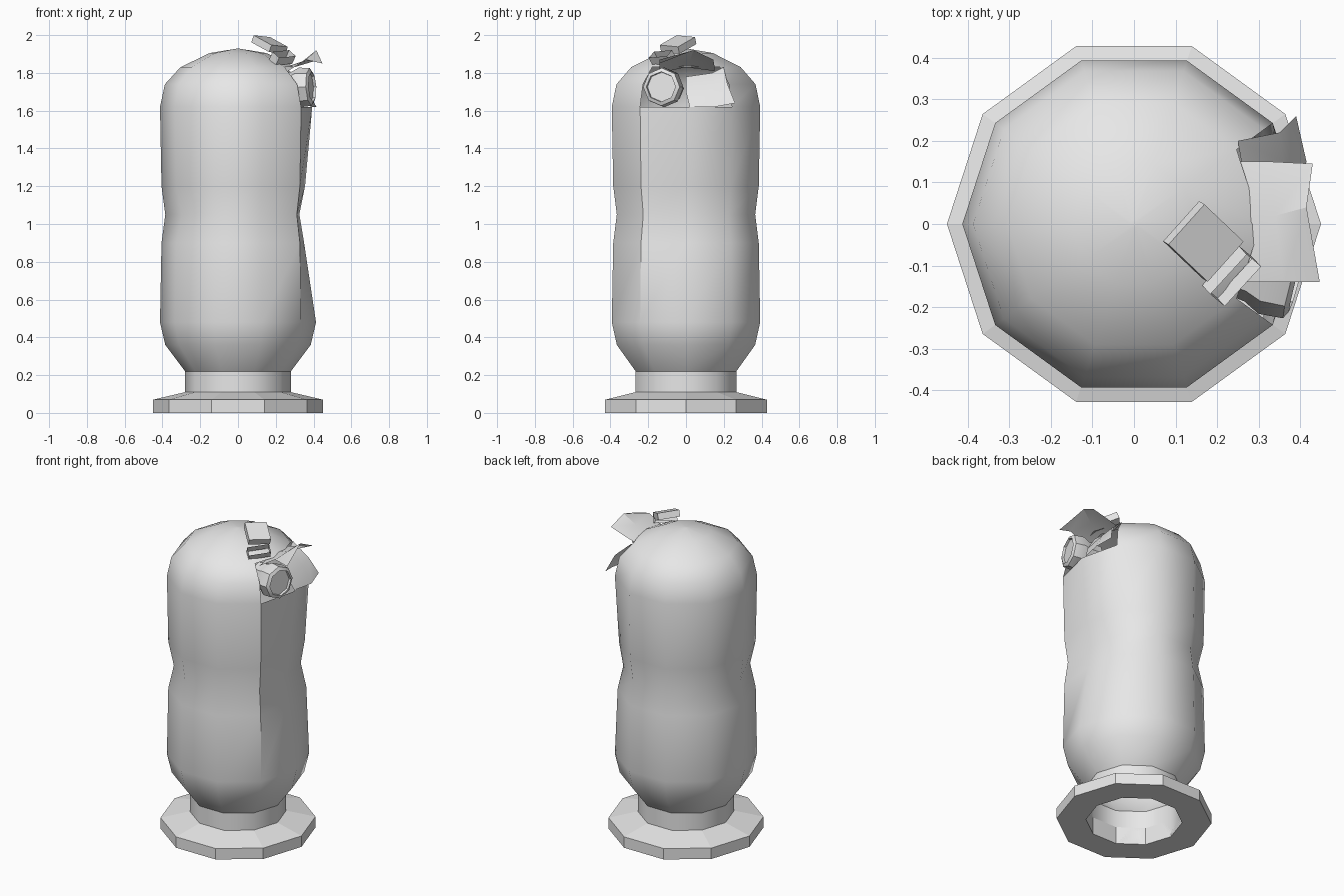
import bpy, bmesh, math
from mathutils import Vector, Matrix

cube = bpy.data.objects.get("Cube")
if cube:
    bpy.data.objects.remove(cube)

SIDES = 10
grey = bpy.data.materials.new("light_grey")
grey.use_nodes = True
grey.diffuse_color = (0.8, 0.8, 0.8, 1)
grey.node_tree.nodes["Principled BSDF"].inputs["Base Color"].default_value = (0.8, 0.8, 0.8, 1)


def finish(bm, name, smooth=None, normals=True):
    if normals:
        bmesh.ops.recalc_face_normals(bm, faces=bm.faces)
    mesh = bpy.data.meshes.new(name)
    bm.to_mesh(mesh)
    bm.free()
    mesh.materials.append(grey)
    obj = bpy.data.objects.new(name, mesh)
    bpy.context.collection.objects.link(obj)
    if smooth:
        bpy.ops.object.select_all(action='DESELECT')
        obj.select_set(True)
        bpy.context.view_layer.objects.active = obj
        bpy.ops.object.shade_smooth_by_angle(angle=math.radians(smooth))
    return obj


def lathe(profile, sides=SIDES, dents=None, skip=(), cap=False, closed=False):
    """Revolve (radius, height) pairs; dents shift single points, skip leaves faces out."""
    bm = bmesh.new()
    rings = []
    for i, (r, z) in enumerate(profile):
        ring = []
        for j in range(sides):
            a = math.tau * j / sides
            shift = Vector((dents or {}).get((i, j), (0, 0, 0)))
            ring.append(bm.verts.new(Vector((r * math.cos(a), r * math.sin(a), z)) + shift))
        rings.append(ring)
    if closed:
        rings.append(rings[0])
    for i in range(len(rings) - 1):
        for j in range(sides):
            if (i, j) not in skip:
                k = (j + 1) % sides
                bm.faces.new((rings[i][j], rings[i][k], rings[i + 1][k], rings[i + 1][j]))
    if cap:
        bm.faces.new(rings[-1])
    return bm


# Base flange and open neck
finish(lathe([(0.28, 0), (0.45, 0), (0.45, 0.07), (0.28, 0.11)], closed=True), "base_flange")
finish(lathe([(0.28, 0.0), (0.28, 0.22)]), "neck", 40)

# Tank shell with dented waist and a torn opening in the shoulder
body_profile = [(0.28, 0.22), (0.385, 0.36), (0.413, 0.48), (0.405, 0.9), (0.385, 1.05),
                (0.405, 1.2), (0.413, 1.62), (0.387, 1.74), (0.305, 1.83), (0.15, 1.905),
                (0.01, 1.928)]
dents = {(3, 0): (-0.055, 0, 0), (4, 0): (-0.06, 0, 0), (5, 0): (-0.05, 0, 0),
         (6, 0): (-0.02, 0, 0), (3, 1): (-0.01, 0, 0), (4, 1): (-0.025, 0, 0),
         (5, 1): (-0.02, 0, 0), (4, 4): (0.015, 0, 0), (4, 6): (0.015, 0, 0)}
torn = {(i, j) for i in (6, 7) for j in (0, SIDES - 1)}
finish(lathe(body_profile, dents=dents, skip=torn, cap=True), "tank_shell", 42)

# Lens tube poking out of the opening
tube = finish(lathe([(0.075, -0.16), (0.085, -0.08), (0.105, -0.04), (0.1, 0.02),
                     (0.08, 0.03), (0.078, 0.015)], sides=8, cap=True), "lens_tube", 40)
aim = Vector((0.93, -0.25, 0.05)).to_track_quat('Z', 'Y')
tube.matrix_world = Matrix.Translation((0.365, -0.125, 1.725)) @ aim.to_matrix().to_4x4()


# Torn metal sheets, each a strip of row pairs
def sheet(name, rows):
    bm = bmesh.new()
    grid = [[bm.verts.new(p) for p in row] for row in rows]
    for a, b in zip(grid, grid[1:]):
        for k in range(len(a) - 1):
            bm.faces.new((a[k], a[k + 1], b[k + 1], b[k]))
    return finish(bm, name, 30, normals=False)


sheet("upper_sheet", [
    [(0.25, -0.14, 1.8), (0.36, -0.14, 1.87), (0.447, -0.14, 1.85)],
    [(0.25, 0.0, 1.83), (0.34, 0.02, 1.86), (0.415, 0.04, 1.92)],
    [(0.23, 0.15, 1.81), (0.33, 0.15, 1.84), (0.43, 0.145, 1.87)]])
sheet("lower_sheet", [
    [(0.25, 0.2, 1.83), (0.35, 0.22, 1.74), (0.39, 0.26, 1.64)],
    [(0.26, 0.14, 1.8), (0.36, 0.15, 1.72), (0.415, 0.15, 1.62)],
    [(0.3, 0.0, 1.78), (0.35, 0.0, 1.7), (0.385, 0.02, 1.62)]])


# Loose slab and open box frame on the dome
def slab(name, centre, along, across, size, open_frame=False):
    along, across = Vector(along).normalized(), Vector(across)
    across = (across - along * across.dot(along)).normalized()
    basis = Matrix((along, across, along.cross(across))).transposed().to_4x4()
    bm = bmesh.new()
    bmesh.ops.create_cube(bm, size=1)
    if open_frame:
        ends = [f for f in bm.faces if abs(f.normal.z) > 0.9]
        bmesh.ops.delete(bm, geom=ends, context='FACES_ONLY')
    bmesh.ops.transform(bm, verts=bm.verts, matrix=Matrix.Translation(centre) @ basis
                        @ Matrix.Diagonal((*size, 1)))
    return finish(bm, name, normals=not open_frame)


slab("loose_slab", (0.167, -0.042, 1.95), (0.1, -0.095, -0.055), (0.09, 0.1, -0.01),
     (0.14, 0.13, 0.04))
slab("box_frame", (0.235, -0.125, 1.88), (0.06, -0.05, -0.055), (0.09, 0.1, 0.01),
     (0.055, 0.13, 0.05), open_frame=True)
